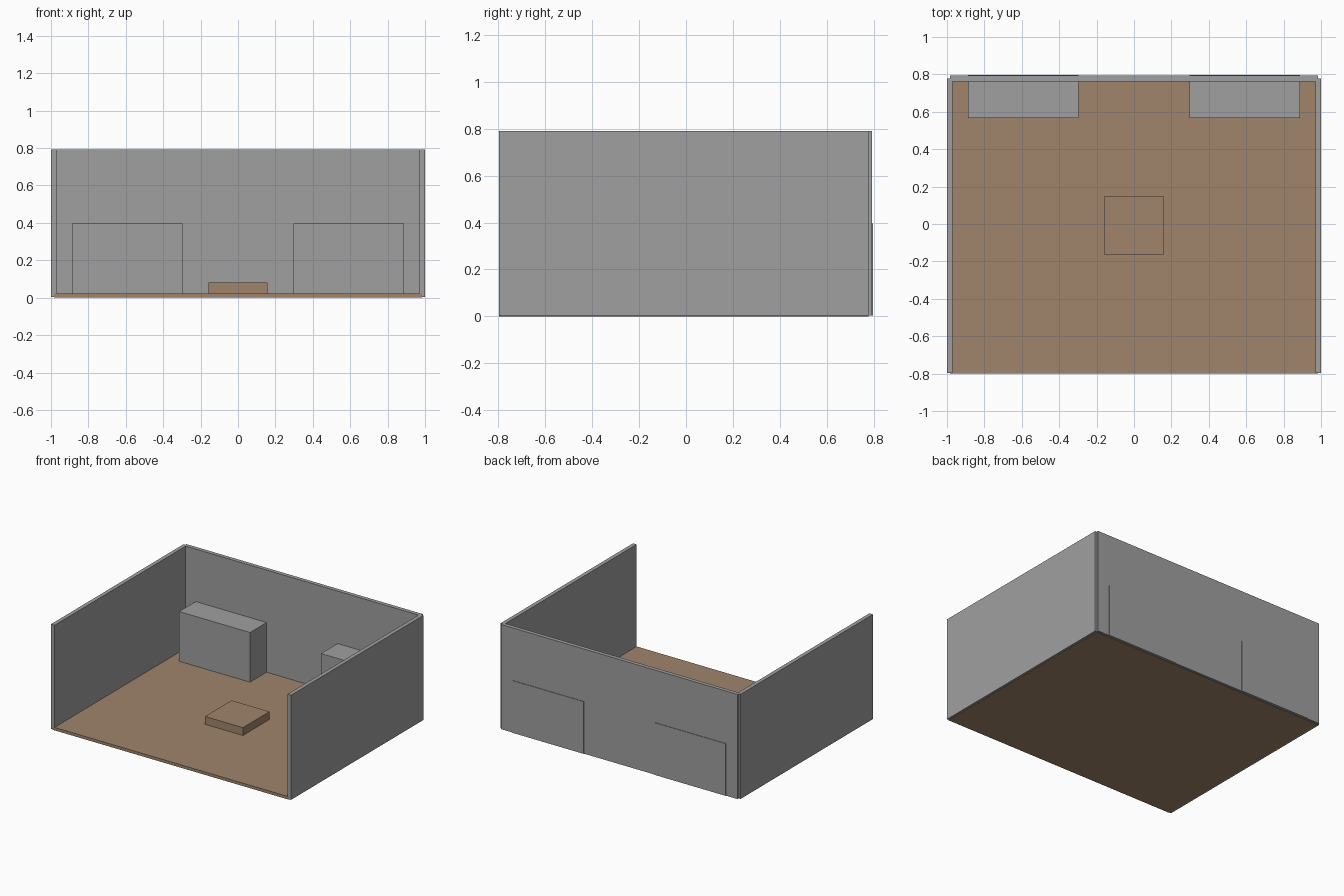
import bpy

if "Cube" in bpy.data.objects:
    bpy.data.objects.remove(bpy.data.objects["Cube"])


def material(name, rgb):
    m = bpy.data.materials.new(name)
    m.diffuse_color = (*rgb, 1)
    m.use_nodes = True
    m.node_tree.nodes["Principled BSDF"].inputs["Base Color"].default_value = m.diffuse_color
    return m


GREY = material("plaster grey", (0.35, 0.35, 0.35))
BROWN = material("wood brown", (0.35, 0.235, 0.15))


def box(name, mat, x, y, z):
    """Box spanning the (low, high) ranges given for x, y and z."""
    bpy.ops.mesh.primitive_cube_add(
        size=1, location=[(a + b) / 2 for a, b in (x, y, z)])
    ob = bpy.context.object
    ob.name = name
    ob.scale = [b - a for a, b in (x, y, z)]
    bpy.ops.object.transform_apply(location=False, rotation=False, scale=True)
    ob.data.materials.append(mat)
    return ob


# Floor slab, its edges running into the middle of the walls
box("floor", BROWN, (-0.985, 0.985), (-0.798, 0.778), (0, 0.022))

# Back wall, closing the far side
box("back_wall", GREY, (-0.985, 0.985), (0.763, 0.793), (0.003, 0.791))

# Mirrored side walls and the two cabinets against the back wall
for side, s in (("left", -1), ("right", 1)):
    box(side + "_wall", GREY, sorted((s * 0.97, s * 1.0)),
        (-0.7975, 0.778), (0.003, 0.791))
    box(side + "_cabinet", GREY, sorted((s * 0.296, s * 0.887)),
        (0.566, 0.797), (0.003, 0.396))

# Low table in the middle of the room
box("low_table", BROWN, (-0.158, 0.158), (-0.167, 0.149), (0.01, 0.081))
